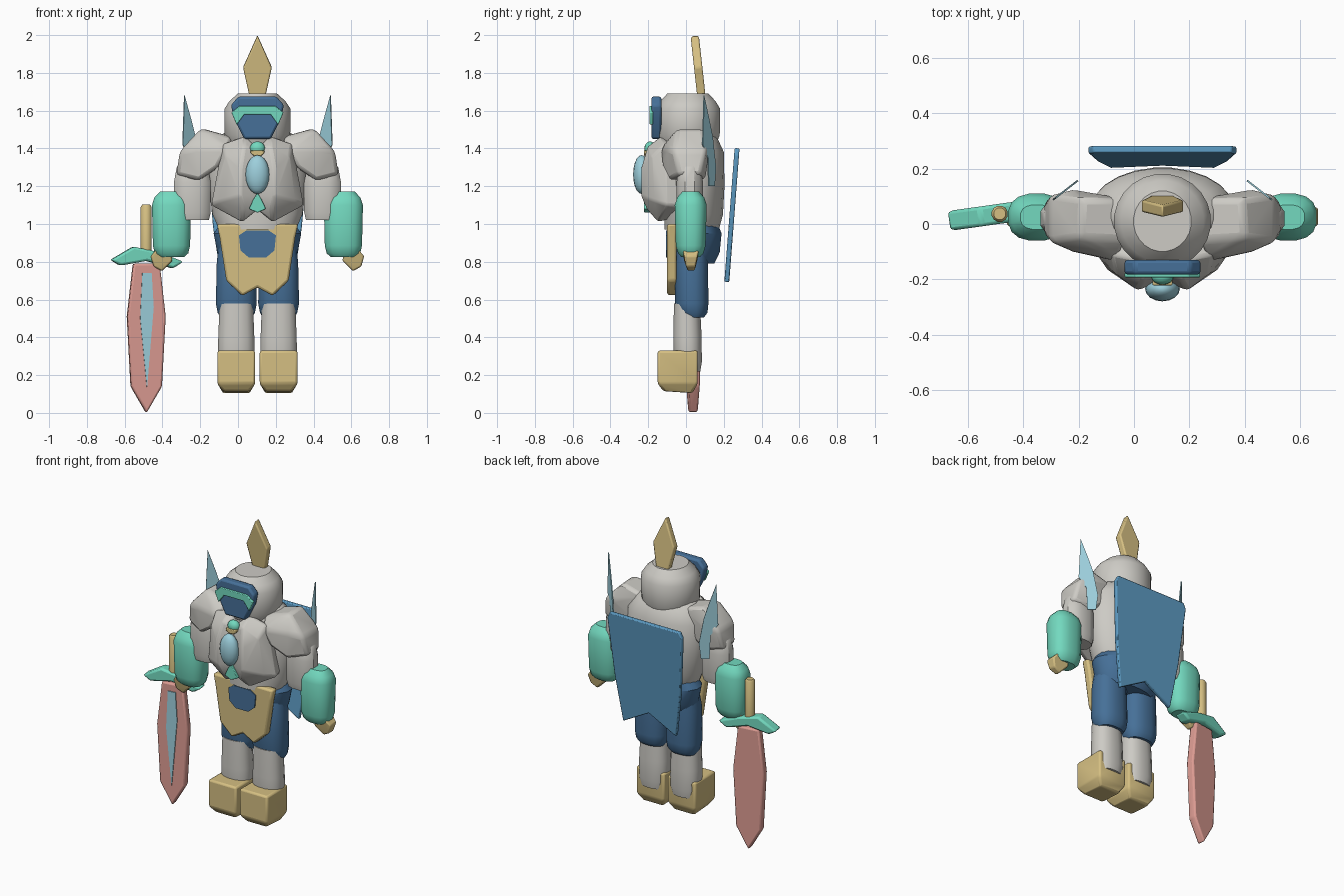
import bpy, bmesh, math

if "Cube" in bpy.data.objects:
    bpy.data.objects.remove(bpy.data.objects["Cube"])

CX = 0.103  # body centre line


def material(name, r, g, b):
    m = bpy.data.materials.new(name)
    lin = [((c / 255 + 0.055) / 1.055) ** 2.4 for c in (r, g, b)]
    m.diffuse_color = (*lin, 1)
    m.use_nodes = True
    m.node_tree.nodes["Principled BSDF"].inputs["Base Color"].default_value = m.diffuse_color
    return m


GREY = material("armour_grey", 205, 203, 197)
TAN = material("tan_gold", 213, 191, 130)
TEAL = material("teal", 115, 217, 191)
NAVY = material("navy_blue", 70, 112, 152)
BLUE = material("shield_blue", 92, 154, 194)
PALE = material("pale_blue", 157, 207, 220)
PINK = material("blade_pink", 220, 155, 146)


def finish(name, bm, mat, bevel=0.0, loc=(0, 0, 0), rot=(0, 0, 0), angle=35):
    bmesh.ops.recalc_face_normals(bm, faces=bm.faces)
    me = bpy.data.meshes.new(name)
    bm.to_mesh(me)
    bm.free()
    me.materials.append(mat)
    ob = bpy.data.objects.new(name, me)
    bpy.context.collection.objects.link(ob)
    ob.location, ob.rotation_euler = loc, rot
    if bevel:
        mod = ob.modifiers.new("soft_edges", "BEVEL")
        mod.width, mod.segments = bevel, 2
        mod.limit_method, mod.angle_limit = "ANGLE", math.radians(25)
    bpy.ops.object.select_all(action="DESELECT")
    ob.select_set(True)
    bpy.context.view_layer.objects.active = ob
    bpy.ops.object.shade_smooth_by_angle(angle=math.radians(angle))
    return ob


def hull(name, pts, mat, bevel=0.0):
    """Convex block around a few corner points."""
    bm = bmesh.new()
    for p in pts:
        bm.verts.new(p)
    res = bmesh.ops.convex_hull(bm, input=bm.verts)
    loose = [v for v in bm.verts if not v.link_faces]
    bmesh.ops.delete(bm, geom=loose, context="VERTS")
    bmesh.ops.dissolve_limit(bm, angle_limit=0.06, verts=bm.verts, edges=bm.edges)
    return finish(name, bm, mat, bevel)


def prism(name, outline, y0, y1, mat, bevel=0.0, loc=(CX, 0, 0), rot=(0, 0, 0)):
    """Plate with an x-z outline between two depths."""
    bm = bmesh.new()
    a = [bm.verts.new((x, y0, z)) for x, z in outline]
    b = [bm.verts.new((x, y1, z)) for x, z in outline]
    n = len(a)
    bm.faces.new(a)
    bm.faces.new(b[::-1])
    for i in range(n):
        bm.faces.new((a[i], b[i], b[(i + 1) % n], a[(i + 1) % n]))
    return finish(name, bm, mat, bevel, loc, rot)


def both(half):
    """Complete a right-hand outline, mirrored across x = 0."""
    return half + [(-x, z) for x, z in reversed(half) if x > 0.001]


def loft(name, rings, mat, x=0.0, sides=16, power=1.0, angle=35):
    """Stack of (z, y centre, x radius, y radius) rings; power < 1 is boxier."""
    bm = bmesh.new()
    loops = []
    for z, cy, rx, ry in rings:
        loop = []
        for i in range(sides):
            t = 2 * math.pi * (i + 0.5) / sides
            c, s = math.cos(t), math.sin(t)
            loop.append(bm.verts.new((x + rx * math.copysign(abs(c) ** power, c),
                                      cy + ry * math.copysign(abs(s) ** power, s), z)))
        loops.append(loop)
    for lo, hi in zip(loops, loops[1:]):
        for i in range(sides):
            j = (i + 1) % sides
            bm.faces.new((lo[i], lo[j], hi[j], hi[i]))
    bm.faces.new(loops[0][::-1])
    bm.faces.new(loops[-1])
    return finish(name, bm, mat, angle=angle)


def gem(name, loc, size, mat):
    bm = bmesh.new()
    bmesh.ops.create_uvsphere(bm, u_segments=16, v_segments=10, radius=1)
    bmesh.ops.scale(bm, vec=size, verts=bm.verts)
    return finish(name, bm, mat, loc=loc)


# Head, crest and visor
loft("head", [(1.42, .01, .15, .15), (1.47, .01, .175, .17), (1.61, .01, .176, .172),
              (1.65, .01, .15, .148), (1.69, .01, .105, .11)], GREY, CX, 24)
prism("crest", both([(0, .31), (.076, .14), (.045, 0), (.04, -.06)]), -.022, .022, TAN, .008,
      (CX, .08, 1.69), (.11, 0, 0))
prism("visor", both([(.1, 1.675), (.14, 1.63), (.125, 1.56), (.07, 1.45)]), -.183, -.13, NAVY, .012)
prism("visor_band", both([(.095, 1.625), (.138, 1.59), (.11, 1.525), (.095, 1.545), (.07, 1.58)]),
      -.193, -.175, TEAL, .004)

# Torso and hips
loft("torso", [(.97, .03, .205, .145), (1.05, .04, .24, .157), (1.2, .045, .262, .16),
               (1.38, .045, .262, .157), (1.46, .035, .21, .13), (1.5, .03, .15, .1)], GREY, CX, 24)
loft("hips", [(.79, .05, .18, .10), (.85, .05, .215, .13), (.95, .05, .235, .14),
              (1.0, .05, .2, .12)], NAVY, CX, 20)

# Chest jewels
gem("chest_jewel", (CX, -.235, 1.262), (.063, .045, .103), PALE)
gem("collar_jewel", (CX, -.19, 1.40), (.04, .03, .037), TEAL)
prism("collar_clasp", both([(.036, 1.39), (.036, 1.375), (.018, 1.36)]), -.222, -.17, TAN, .004)
prism("belly_jewel", both([(0, 1.165), (.022, 1.13), (.045, 1.08), (0, 1.06)]), -.222, -.17, TEAL, .004)

# Skirt plate with emblem
prism("skirt", both([(.215, 1.0), (.2, .93), (.165, .70), (.08, .62), (.0, .665)]), -.1, -.05, TAN, .012)
prism("skirt_emblem", both([(.06, .965), (.098, .94), (.09, .86), (.045, .822)]), -.107, -.099, NAVY)

for s, side in ((-1, "right"), (1, "left")):
    def m(pts):
        return [(CX + s * d, y, z) for d, y, z in pts]

    # Chest plate
    hull("chest_plate_" + side, m([
        (0, -.18, 1.40), (.065, -.13, 1.468), (.07, -.205, 1.41), (.185, -.11, 1.425),
        (.17, -.18, 1.36), (.245, -.10, 1.10), (.2, -.165, 1.12), (.08, -.15, 1.01),
        (.075, -.21, 1.08), (0, -.18, 1.075), (.09, -.24, 1.29), (.09, -.24, 1.15),
        (0, -.205, 1.3), (0, -.205, 1.15), (0, -.05, 1.36), (.17, -.03, 1.38),
        (.22, -.03, 1.09), (0, -.05, 1.08), (.08, -.04, 1.03)]), GREY, .012)

    # Shoulder pad and upper arm
    hull("shoulder_" + side, m([
        (.30, -.05, 1.505), (.29, .09, 1.505), (.13, -.06, 1.46), (.13, .09, 1.46),
        (.41, -.065, 1.385), (.41, .105, 1.385), (.43, -.04, 1.26), (.43, .08, 1.26),
        (.31, -.09, 1.23), (.31, .1, 1.23), (.21, -.125, 1.30), (.20, .1, 1.30),
        (.16, -.135, 1.40), (.33, -.10, 1.40), (.33, .125, 1.40)]), GREY, .02)
    loft("upper_arm_" + side, [(1.02, .02, .09, .06), (1.06, .02, .1, .07), (1.22, .02, .1, .072),
                               (1.30, .02, .085, .06), (1.335, .02, .05, .035)],
         GREY, CX + s * .345, 12, .8)

    # Forearm and hand
    loft("forearm_" + side, [(.825, .025, .068, .05), (.845, .025, .09, .068), (.885, .025, .1, .08),
                             (1.1, .025, .105, .086), (1.14, .025, .092, .073), (1.172, .025, .06, .045)],
         TEAL, CX + s * .455, 16, .8)
    hull("hand_" + side, m([
        (.46, -.02, .87), (.46, .07, .87), (.53, -.02, .87), (.53, .07, .87),
        (.45, -.01, .805), (.45, .06, .805), (.565, -.005, .83), (.565, .06, .83),
        (.55, 0, .775), (.55, .05, .775), (.505, .01, .75), (.505, .045, .75)]), TAN, .008)

    # Leg and boot
    leg = CX + s * .112
    loft("thigh_" + side, [(.505, .04, .085, .055), (.53, .035, .1, .08), (.58, .03, .11, .09),
                           (.8, .03, .105, .088), (.88, .035, .095, .08)], NAVY, leg, 16, .85)
    loft("shin_" + side, [(.22, .012, .085, .065), (.27, .01, .1, .075), (.4, .008, .097, .076),
                          (.58, .005, .09, .07)], GREY, leg, 16, .85)
    hull("boot_" + side, [(leg + i * dx, y, z) for i in (-1, 1) for dx, y, z in (
        (.1, -.15, .33), (.1, .062, .33), (.1, -.15, .155), (.1, .062, .155),
        (.07, -.12, .115), (.07, .035, .105))], TAN, .012)

    # Shoulder wing: thin slanted blade
    bm = bmesh.new()
    face = []
    for t, z in ((.1, 1.68), (.5, 1.55), (.75, 1.46), (1, 1.3), (.9, 1.2), (.45, 1.2), (.4, 1.35), (0, 1.42)):
        face.append((s * (.398 - .09 * t), .09 + .07 * t, z))
    off = (s * -.004, -.005, 0)
    a = [bm.verts.new(p) for p in face]
    b = [bm.verts.new([p[k] + off[k] for k in range(3)]) for p in face]
    bm.faces.new(a)
    bm.faces.new(b[::-1])
    for i in range(8):
        bm.faces.new((a[i], b[i], b[(i + 1) % 8], a[(i + 1) % 8]))
    finish("wing_" + side, bm, PALE, loc=(CX, 0, 0))

# Back shield with notched lower edge
prism("back_shield", both([(.25, .357), (.268, .32), (.235, -.06), (.19, -.355), (0, -.25)]), -.013, .013,
      BLUE, .006, (CX, .243, 1.045), (-.077, 0, 0))

# Sword held point down
sword = dict(loc=(-.486, .037, 0), rot=(0, 0, math.radians(8)))
prism("sword_blade", [(-.07, .79), (-.102, .51), (-.082, .14), (0, .0), (.082, .14), (.102, .51), (.07, .79)],
      -.026, .026, PINK, .01, **sword)
prism("blade_inlay", [(-.025, .74), (-.036, .5), (0, .13), (.036, .56), (.025, .74)],
      -.032, -.025, PALE, **sword)
prism("sword_guard", [(-.19, .81), (-.07, .88), (.07, .85), (.195, .80), (.14, .765), (0, .805), (-.14, .78)],
      -.036, .036, TEAL, .012, **sword)
loft("sword_grip", [(.84, .037, .03, .03), (1.09, .037, .03, .03), (1.102, .037, .022, .022)], TAN, -.486, 12)
